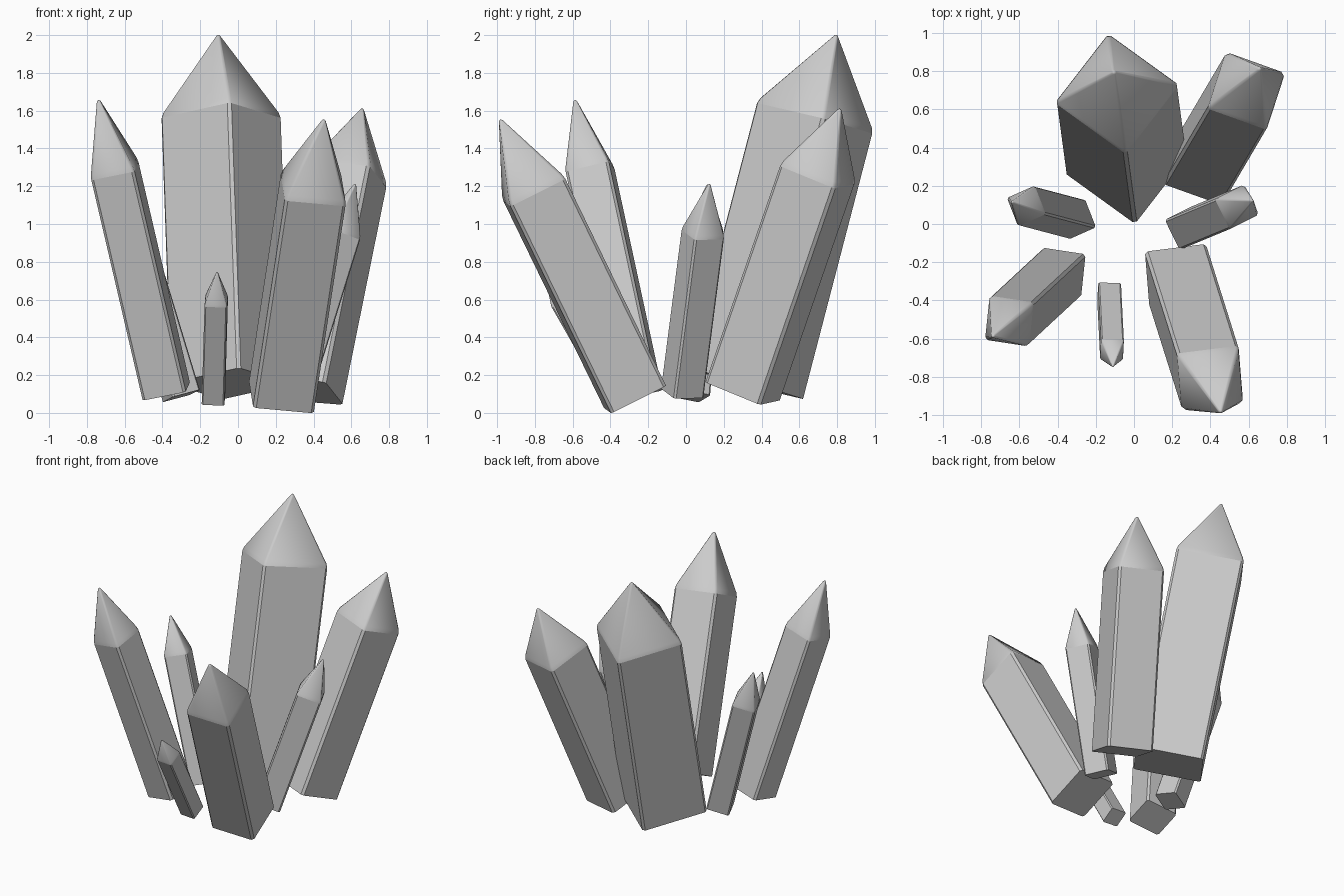
import bpy
import bmesh
from mathutils import Vector

cube = bpy.data.objects.get("Cube")
if cube:
    bpy.data.objects.remove(cube, do_unlink=True)

# One plain grey for every crystal
grey = bpy.data.materials.new("crystal_grey")
grey.use_nodes = True
colour = (0.6, 0.6, 0.6, 1)
grey.diffuse_color = colour
grey.node_tree.nodes["Principled BSDF"].inputs["Base Color"].default_value = colour


def crystal(name, base, shoulder, side, half, tip):
    """Square leaning prism with chamfered corners and a pointed, softly shaded cap."""
    base, shoulder = Vector(base), Vector(shoulder)
    axis = (shoulder - base).normalized()
    side = Vector(side)
    u = (side - axis * side.dot(axis)).normalized()
    v = axis.cross(u)
    length = (shoulder - base).length
    cut = min(0.016, half * 0.12)
    slope = Vector((half, tip)).normalized()
    bm = bmesh.new()

    def ring(height, width, chamfer):
        w, i = width, width - chamfer
        outline = [(w, -i), (w, i), (i, w), (-i, w), (-w, i), (-w, -i), (-i, -w), (i, -w)]
        return [bm.verts.new(base + axis * height + u * a + v * b) for a, b in outline]

    rings = [
        ring(0, half, cut),
        ring(length - cut, half, cut),
        ring(length + cut * slope.y, half - cut * slope.x, cut),
        ring(length + tip - cut * 0.5, cut * 0.7, cut * 0.4),
        ring(length + tip, cut * 0.3, cut * 0.15),
    ]
    for low, high in zip(rings, rings[1:]):
        for k in range(8):
            n = (k + 1) % 8
            bm.faces.new((low[k], low[n], high[n], high[k]))
    bm.faces.new(rings[0][::-1])
    bm.faces.new(rings[-1])
    bmesh.ops.recalc_face_normals(bm, faces=bm.faces)
    for face in bm.faces:
        face.smooth = True
    # Crisp edges on the shaft, soft shading on the cap
    shaft = set(rings[0] + rings[1])
    for edge in bm.edges:
        edge.smooth = not all(vert in shaft for vert in edge.verts)
    mesh = bpy.data.meshes.new(name)
    bm.to_mesh(mesh)
    bm.free()
    mesh.materials.append(grey)
    obj = bpy.data.objects.new(name, mesh)
    bpy.context.collection.objects.link(obj)


# Name, base centre, shoulder centre, side direction, half width, cap height
crystal("tall_back_crystal", (-0.04, 0.315, 0.155), (-0.09, 0.685, 1.575),
        (0.35, -0.25, 0.09), 0.232, 0.44)
crystal("large_front_crystal", (0.23, -0.27, 0.085), (0.40, -0.81, 1.195),
        (0.31, 0.04, -0.03), 0.163, 0.40)
crystal("back_left_crystal", (0.355, 0.30, 0.115), (0.59, 0.70, 1.275),
        (0.30, -0.11, -0.03), 0.165, 0.36)
crystal("front_right_crystal", (-0.38, -0.255, 0.115), (-0.655, -0.51, 1.295),
        (0.23, -0.035, 0.045), 0.118, 0.378)
crystal("small_left_crystal", (0.275, -0.02, 0.105), (0.54, 0.09, 0.955),
        (0.14, 0.07, -0.05), 0.088, 0.27)
crystal("small_right_crystal", (-0.30, 0.025, 0.09), (-0.565, 0.095, 0.965),
        (0.135, 0.06, 0.036), 0.081, 0.255)
crystal("tiny_front_crystal", (-0.13, -0.36, 0.07), (-0.115, -0.66, 0.595),
        (1, -0.05, 0), 0.06, 0.172)
